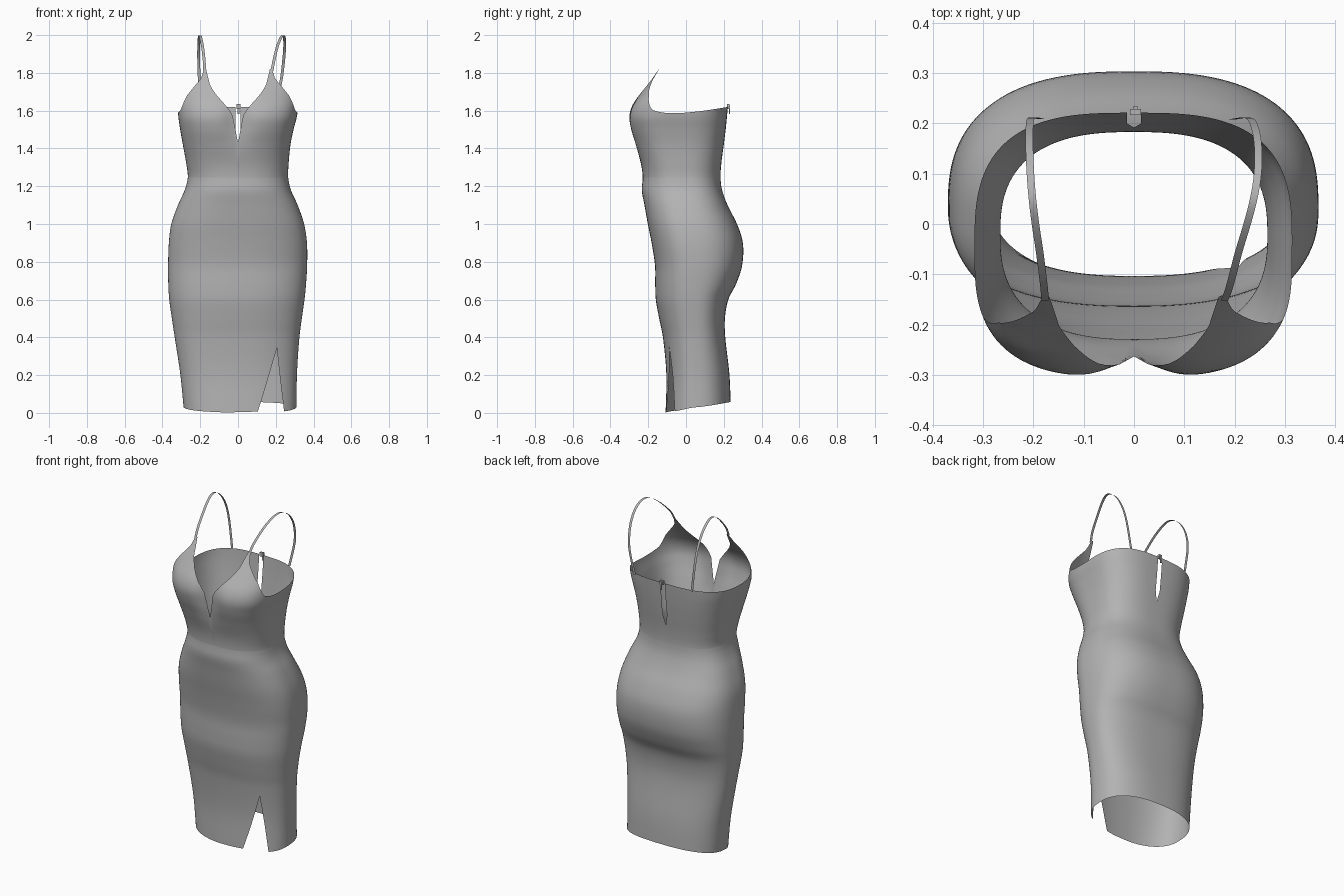
import bpy, bmesh, math
from mathutils import Vector

if "Cube" in bpy.data.objects:
    bpy.data.objects.remove(bpy.data.objects["Cube"])

PI = math.pi
N = 240            # columns around the body
SLIT = 24          # columns from centre front to the slit
WAIST = 1.245

fabric = bpy.data.materials.new("grey fabric")
fabric.diffuse_color = (0.45, 0.45, 0.45, 1)
fabric.use_nodes = True
fabric.node_tree.nodes["Principled BSDF"].inputs["Base Color"].default_value = fabric.diffuse_color

# Body profile: height, left x, right x, front y, back y
BODY = [
    (0.00, 0.285, 0.310, -0.108, 0.238),
    (0.20, 0.305, 0.312, -0.104, 0.230),
    (0.40, 0.335, 0.325, -0.122, 0.208),
    (0.50, 0.350, 0.338, -0.142, 0.206),
    (0.60, 0.364, 0.352, -0.160, 0.224),
    (0.68, 0.369, 0.360, -0.163, 0.264),
    (0.78, 0.370, 0.366, -0.164, 0.297),
    (0.90, 0.366, 0.365, -0.182, 0.301),
    (1.00, 0.353, 0.350, -0.202, 0.270),
    (1.10, 0.318, 0.316, -0.220, 0.220),
    (1.18, 0.282, 0.280, -0.234, 0.191),
    (1.245, 0.266, 0.266, -0.229, 0.183),
    (1.32, 0.274, 0.268, -0.239, 0.187),
    (1.42, 0.292, 0.278, -0.270, 0.200),
    (1.50, 0.306, 0.294, -0.296, 0.210),
    (1.57, 0.316, 0.312, -0.306, 0.217),
    (1.63, 0.318, 0.318, -0.288, 0.222),
    (1.70, 0.314, 0.314, -0.238, 0.225),
    (1.76, 0.310, 0.310, -0.192, 0.225),
    (1.83, 0.306, 0.306, -0.142, 0.225),
]
# Depth of the widest line, and front and back squareness
SHAPE = [(0.0, 0.06, 2.4, 2.5), (0.8, 0.035, 2.4, 2.6), (1.24, -0.02, 2.5, 2.6),
         (1.55, -0.05, 3.0, 3.0), (1.83, -0.05, 3.0, 3.0)]
# Neckline and armhole: distance from centre, height
EDGE = [(0, 1.43), (0.028, 1.575), (0.05, 1.61), (0.08, 1.645), (0.12, 1.69),
        (0.15, 1.735), (0.165, 1.79), (0.175, 1.825), (0.187, 1.815), (0.20, 1.77),
        (0.24, 1.72), (0.27, 1.68), (0.285, 1.645), (0.30, 1.605), (0.315, 1.587)]


def linear(table, t):
    for a, b in zip(table, table[1:]):
        if t <= b[0]:
            f = max(0, (t - a[0]) / (b[0] - a[0]))
            return [p + (q - p) * f for p, q in zip(a[1:], b[1:])]
    return list(table[-1][1:])


def smooth(table, t):
    """Cubic interpolation through the table rows."""
    k = max(i for i in range(len(table) - 1) if i == 0 or table[i][0] <= t)
    a, b = table[k], table[k + 1]
    p, n = table[max(k - 1, 0)], table[min(k + 2, len(table) - 1)]
    h = b[0] - a[0]
    f = min(1, max(0, (t - a[0]) / h))
    out = []
    for c in range(1, len(a)):
        m0 = (b[c] - p[c]) / (b[0] - p[0]) * h
        m1 = (n[c] - a[c]) / (n[0] - a[0]) * h
        out.append((2*f**3 - 3*f**2 + 1) * a[c] + (f**3 - 2*f**2 + f) * m0
                   + (3*f**2 - 2*f**3) * b[c] + (f**3 - f**2) * m1)
    return out


def power(v, e):
    return math.copysign(abs(v) ** e, v) if abs(v) > 1e-9 else 0.0


def body_point(a, z):
    left, right, front, back = smooth(BODY, z)
    cy, nf, nb = linear(SHAPE, z)
    c, s = math.cos(a), math.sin(a)
    e = 2 / (nf if s < 0 else nb)
    x = power(c, e) * (right if c > 0 else left)
    y = cy + power(abs(s), e) * ((front if s < 0 else back) - cy)
    if s < 0:  # hollow between the cups
        y += 0.032 * math.exp(-(x / 0.07) ** 2) * math.exp(-((z - 1.56) / 0.12) ** 2)
    return Vector((x, y, z))


def finish(name, bm, weld=True):
    if weld:
        bmesh.ops.remove_doubles(bm, verts=bm.verts, dist=1e-5)
    me = bpy.data.meshes.new(name)
    bm.to_mesh(me)
    bm.free()
    me.materials.append(fabric)
    for p in me.polygons:
        p.use_smooth = True
    ob = bpy.data.objects.new(name, me)
    bpy.context.collection.objects.link(ob)
    return ob


def loft(bm, columns):
    grid = [[bm.verts.new(p) for p in col] for col in columns]
    for a, b in zip(grid, grid[1:]):
        for j in range(len(a) - 1):
            bm.faces.new((a[j], b[j], b[j + 1], a[j + 1]))


# Skirt, open at the slit: two sheets that meet above its top
FRONT = 1.5 * PI
SLIT_TOP = 0.34
slit_angle = FRONT + SLIT * 2 * PI / N


def skirt_column(i, side):
    a = PI / 2 + i * 2 * PI / N
    hem = 0.003 + 0.055 * (math.sin(a) + 1) / 2
    col = []
    for j in range(63):
        z = hem + (WAIST - hem) * j / 62
        spread = max(0, 1 - z / SLIT_TOP)
        if side < 0:
            fall = max(0, 1 - (slit_angle - a) / 1.1)
            b = a - 0.36 * spread * fall
        else:
            fall = max(0, 1 - (a - slit_angle) / 0.8)
            b = a + 0.225 * spread * fall
        col.append(body_point(b, z))
    return col


bm = bmesh.new()
k = N // 2 + SLIT
loft(bm, [skirt_column(i, -1) for i in range(k + 1)])
loft(bm, [skirt_column(i, 1) for i in range(k, N + 1)])
finish("skirt", bm)


# Bodice with cups, open at the back closure
def bodice_column(i):
    a = PI / 2 + i * 2 * PI / N
    s = math.sin(a)
    if s < 0:
        top = linear(EDGE, 0.315 * abs(math.cos(a)) ** (2 / 3))[0]
    else:
        top = 1.587 + 0.033 * s
    col = []
    for j in range(41):
        p = body_point(a, WAIST + (top - WAIST) * j / 40)
        if i in (0, N):
            gap = 0.014 * min(1, max(0, (p.z - 1.36) / 0.06))
            p.x += gap if i else -gap
        col.append(p)
    return col


bm = bmesh.new()
loft(bm, [bodice_column(i) for i in range(N + 1)])
finish("bodice", bm)


# Shoulder straps: thin ribbons from cup tip to back edge
def strap(name, path, width=0.015):
    rows = [(k,) + p for k, p in enumerate(path)]
    bm = bmesh.new()
    steps = (len(path) - 1) * 4
    pts = [Vector(smooth(rows, k / 4)) for k in range(steps + 1)]
    half = Vector((width / 2, 0, 0))
    loft(bm, [[p + half for p in pts], [p - half for p in pts]])
    return finish(name, bm)


strap("right_strap", [(0.180, -0.152, 1.81), (0.190, -0.125, 1.865), (0.207, -0.06, 1.935),
                      (0.225, 0.0, 1.982), (0.238, 0.05, 1.999), (0.246, 0.10, 1.982),
                      (0.247, 0.15, 1.935), (0.241, 0.19, 1.86), (0.228, 0.211, 1.76),
                      (0.195, 0.208, 1.61)])
strap("left_strap", [(-0.177, -0.152, 1.81), (-0.179, -0.125, 1.865), (-0.187, -0.06, 1.935),
                     (-0.196, 0.0, 1.982), (-0.202, 0.05, 1.999), (-0.206, 0.10, 1.982),
                     (-0.208, 0.15, 1.935), (-0.208, 0.19, 1.86), (-0.204, 0.211, 1.76),
                     (-0.185, 0.209, 1.61)])


# Zip slider and its pull
def box(name, centre, size):
    bm = bmesh.new()
    bmesh.ops.create_cube(bm, size=1)
    for v in bm.verts:
        v.co = Vector(centre) + Vector([c * d for c, d in zip(v.co, size)])
    ob = finish(name, bm)
    for p in ob.data.polygons:
        p.use_smooth = False


box("zip_slider", (0.003, 0.223, 1.622), (0.022, 0.012, 0.024))
box("zip_pull", (0.003, 0.231, 1.605), (0.010, 0.005, 0.045))
